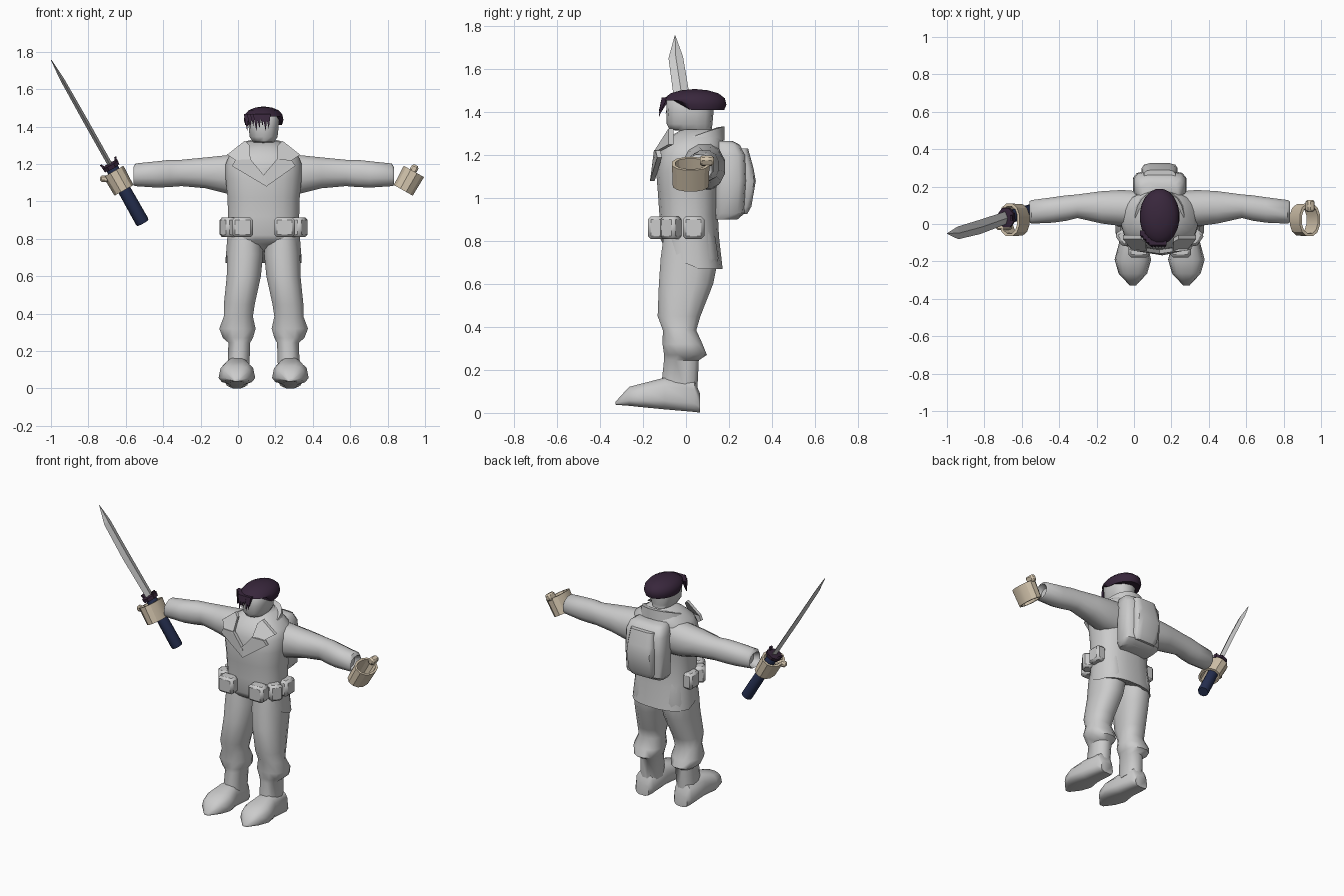
import bpy, bmesh, math
from mathutils import Vector, Matrix

if "Cube" in bpy.data.objects:
    bpy.data.objects.remove(bpy.data.objects["Cube"])

CX = 0.137  # body midline


def material(name, rgb):
    m = bpy.data.materials.new(name)
    m.diffuse_color = (*rgb, 1)
    m.use_nodes = True
    m.node_tree.nodes["Principled BSDF"].inputs["Base Color"].default_value = m.diffuse_color
    return m


GREY = material("grey", (0.6, 0.6, 0.6))
TAN = material("tan", (0.66, 0.56, 0.42))
PURPLE = material("dark purple", (0.04, 0.02, 0.045))
NAVY = material("navy", (0.02, 0.03, 0.085))


def finish(name, bm, mat, angle=50):
    bmesh.ops.recalc_face_normals(bm, faces=bm.faces)
    me = bpy.data.meshes.new(name)
    bm.to_mesh(me)
    bm.free()
    me.materials.append(mat)
    ob = bpy.data.objects.new(name, me)
    bpy.context.collection.objects.link(ob)
    if angle:
        bpy.ops.object.select_all(action='DESELECT')
        ob.select_set(True)
        bpy.context.view_layer.objects.active = ob
        bpy.ops.object.shade_smooth_by_angle(angle=math.radians(angle))
    return ob


def loop(n, e=1.0):
    """Unit superellipse points; smaller e is boxier."""
    out = []
    for i in range(n):
        t = 2 * math.pi * (i + 0.5) / n
        c, s = math.cos(t), math.sin(t)
        out.append((math.copysign(abs(c) ** e, c), math.copysign(abs(s) ** e, s)))
    return out


def loft(name, rings, mat, caps=True, closed=False, angle=50):
    bm = bmesh.new()
    vs = [[bm.verts.new(p) for p in r] for r in rings]
    pairs = list(zip(vs, vs[1:])) + ([(vs[-1], vs[0])] if closed else [])
    n = len(vs[0])
    for a, b in pairs:
        for i in range(n):
            j = (i + 1) % n
            bm.faces.new((a[i], a[j], b[j], b[i]))
    if caps and not closed:
        bm.faces.new(vs[0])
        bm.faces.new(vs[-1])
    return finish(name, bm, mat, angle)


def flat_ring(z, x0, x1, y0, y1, n=12, e=0.8):
    cx, cy, rx, ry = (x0 + x1) / 2, (y0 + y1) / 2, (x1 - x0) / 2, (y1 - y0) / 2
    return [(cx + rx * u, cy + ry * v, z) for u, v in loop(n, e)]


def box(name, center, size, mat, rot=None, bevel=0.0):
    bm = bmesh.new()
    bmesh.ops.create_cube(bm, size=1)
    bmesh.ops.scale(bm, vec=size, verts=bm.verts)
    if bevel:
        bmesh.ops.bevel(bm, geom=bm.edges[:], offset=bevel, segments=1, affect='EDGES')
    m = Matrix.Translation(center) @ (rot.to_4x4() if rot else Matrix())
    bm.transform(m)
    return finish(name, bm, mat, 40)


# Coat: hem rises at the front to show the legs
coat = []
for z, hw, y0, y1 in [(0.67, .205, -.11, .172), (0.82, .195, -.125, .155), (0.92, .192, -.125, .15),
                      (1.02, .195, -.132, .155), (1.12, .205, -.14, .168), (1.20, .205, -.13, .178),
                      (1.25, .185, -.11, .178), (1.29, .125, -.07, .165), (1.32, .085, -.02, .14)]:
    r = flat_ring(z, CX - hw, CX + hw, y0, y1, 20)
    if z < 0.7:
        r = [(x, y, z + max(0, -(y - .03) / .14) * .12) for x, y, z in r]
    coat.append(r)
loft("coat", coat, GREY)

# Collar: a band high at the nape and dipping at the chest
collar = []
for hw, y0, y1, zb, zf in [(.155, -.14, .182, 1.27, 1.13), (.132, -.135, .18, 1.335, 1.17),
                           (.095, -.11, .145, 1.33, 1.15), (.10, -.09, .14, 1.26, 1.10)]:
    r = flat_ring(0, CX - hw, CX + hw, y0, y1, 20, 0.95)
    collar.append([(x, y, zf + (zb - zf) * ((y - y0) / (y1 - y0)) ** 0.55) for x, y, _ in r])
loft("collar", collar, GREY, closed=True)

# Head and neck
head = [flat_ring(z, CX - hw, CX + hw, y0, y1, 14, 0.8) for z, hw, y0, y1 in
        [(1.24, .07, .0, .12), (1.312, .068, -.01, .12), (1.318, .058, -.075, .12),
         (1.345, .076, -.09, .123), (1.40, .082, -.092, .128), (1.46, .085, -.09, .13), (1.485, .06, -.06, .1)]]
loft("head", head, GREY)

# Hair: flattened cap, higher over the forehead
hair = []
for z, s in [(1.41, .93), (1.435, 1), (1.465, .95), (1.488, .75), (1.502, .42), (1.507, .08)]:
    r = flat_ring(z, CX - .107 * s, CX + .107 * s, .04 - .15 * s, .04 + .15 * s, 20, 1)
    lift = max(0, 1.455 - z)
    hair.append([(x, y, z + lift * min(1, max(0, (.02 - y) / .05))) for x, y, z in r])
loft("hair", hair, PURPLE)

# Fringe of pointed locks, swept to one side
for i in range(8):
    x = .045 + i * .0165
    y = -.105 + .05 * max(0, (.09 - x) / .045)
    tip = Vector((x + .004, y - .022, 1.375 + .014 * (i % 3)))
    bm = bmesh.new()
    base = [bm.verts.new((x + dx, y + dy, 1.468)) for dx, dy in
            [(-.014, -.008), (.014, -.008), (.014, .02), (-.014, .02)]]
    t = bm.verts.new(tip)
    for k in range(4):
        bm.faces.new((base[k], base[(k + 1) % 4], t))
    bm.faces.new(base)
    finish("fringe_lock", bm, PURPLE, 0)

# Backpack with an outer pocket
pack = [flat_ring(z, CX - hw, CX + hw, .13, y1, 12, 0.5) for z, hw, y1 in
        [(.90, .115, .24), (.93, .14, .275), (1.08, .145, .285), (1.20, .14, .28), (1.25, .125, .25), (1.265, .10, .22)]]
loft("backpack", pack, GREY, angle=40)
pocket = [flat_ring(z, CX - hw, CX + hw, .2, y1, 12, 0.45) for z, hw, y1 in
          [(.925, .08, .285), (.96, .095, .305), (1.08, .098, .326), (1.14, .095, .315), (1.23, .085, .29)]]
loft("backpack_pocket", pocket, GREY, angle=40)

AXIS = Vector((.49, 0, -.87)).normalized()
for s in (-1, 1):
    # Sleeve
    arm = []
    for d, z0, z1, y0, y1 in [(.08, 1.03, 1.265, .0, .175), (.2, 1.04, 1.25, -.015, .185), (.31, 1.068, 1.238, .0, .178),
                              (.44, 1.08, 1.225, .03, .16), (.5, 1.075, 1.225, .015, .155), (.57, 1.072, 1.217, .005, .145),
                              (.685, 1.08, 1.205, .0, .13), (.697, 1.085, 1.185, .008, .122), (.66, 1.10, 1.17, .025, .105)]:
        arm.append([(CX + s * d, (y0 + y1) / 2 + (y1 - y0) / 2 * u, (z0 + z1) / 2 + (z1 - z0) / 2 * v)
                    for u, v in loop(12, 0.9)])
    loft("sleeve", arm, GREY)

    # Trouser leg with a bloused knee
    leg = [flat_ring(z, CX + s * a, CX + s * b, y0, y1, 12, 0.85) for z, a, b, y0, y1 in
           [(.88, .01, .18, -.10, .13), (.72, .0, .198, -.122, .155), (.6, .012, .2, -.13, .13),
            (.45, .045, .215, -.135, .07), (.385, .055, .215, -.11, .05), (.32, .04, .24, -.112, .08),
            (.27, .055, .22, -.105, .1), (.245, .07, .19, -.105, .062), (.10, .075, .195, -.12, .055)]]
    loft("leg", leg, GREY)

    # Boot
    boot = []
    for y, hw, z0, z1 in [(.066, .05, .0, .09), (.04, .068, .003, .15), (-.1, .075, .015, .165),
                          (-.19, .1, .024, .142), (-.265, .078, .032, .122), (-.328, .018, .038, .052)]:
        boot.append([(CX + s * .143 + hw * u * (1 - .25 * max(0, v)), y, (z0 + z1) / 2 + (z1 - z0) / 2 * v)
                     for u, v in loop(12, 0.6)])
    loft("boot", boot, GREY)

    # Belt pouches
    for d, y, w, t, deg in [(.112, -.138, .11, .08, 0), (.187, -.07, .085, .075, 55), (.2, .035, .1, .07, 90)]:
        box("pouch", (CX + s * d, y, .862), (w, t, .106), GREY, Matrix.Rotation(math.radians(deg * s), 3, 'Z'), .014)

    # Lapels
    upper = [(.075, -.09, 1.30), (.10, -.075, 1.325), (.195, -.075, 1.25), (.15, -.13, 1.22), (.07, -.145, 1.215)]
    lower = [(.07, -.143, 1.225), (.15, -.135, 1.222), (.17, -.128, 1.19), (.015 * s, -.162, 1.08), (-.01, -.155, 1.13)]
    for name, pts in (("upper_lapel", upper), ("lower_lapel", lower)):
        bm = bmesh.new()
        front = [bm.verts.new((CX + s * d, y - .006, z)) for d, y, z in pts]
        back = [bm.verts.new((CX + s * d, y + .016, z)) for d, y, z in pts]
        bm.faces.new(front)
        bm.faces.new(back)
        for k in range(5):
            bm.faces.new((front[k], front[k - 1], back[k - 1], back[k]))
        finish(name, bm, GREY, 30)

    # Curled hand: an open oval tube
    a = Vector((-s * AXIS.x, 0, AXIS.z))
    p = Vector((a.z, 0, -a.x))
    c = Vector((CX + s * .775, .022, 1.11))
    hand = [[c + a * h + p * (rp * u) + Vector((0, ry * v, 0)) for u, v in loop(12, 0.9)]
            for h, rp, ry in [(-.058, .064, .09), (.058, .06, .086), (.058, .046, .07), (-.058, .05, .074)]]
    loft("hand", hand, TAN, closed=True, angle=25)
    rot = Matrix((p, Vector((0, 1, 0)), a)).transposed()

    # Thumb
    if s > 0:
        box("thumb", c - a * .06 + Vector((.0, .075, .012)), (.04, .065, .045), TAN, rot, .01)
    else:
        box("thumb", c + Vector((-.058, -.035, .012)), (.085, .04, .036), TAN, None, .01)

# Sword, built along its own axis
up = Vector((-.315, -.085, .56)).normalized()
wide = (Vector((0, 1, 0)) - up * up.y).normalized()
thin = up.cross(wide)
guard = Vector((-.68, .035, 1.19))


def section(h, w, t, shift=0, n=8):
    return [guard + up * h + wide * (w * u + shift) + thin * (t * v) for u, v in loop(n)]


loft("sword_handle", [section(h, r, r, 0, 10) for h, r in [(-.352, .034), (-.34, .037), (-.02, .034), (.0, .03)]], NAVY)
loft("sword_guard", [section(h, w, t, 0, 8) for h, w, t in [(-.012, .055, .048), (.01, .058, .05), (.014, .03, .026)]],
     PURPLE, angle=30)
for sgn in (-1, 1):  # upturned guard prongs
    loft("guard_prong", [[guard + up * h + thin * (sgn * (.034 + o)) + wide * (.02 * u) + thin * (.008 * v)
                          for u, v in loop(4)] for h, o in [(.0, 0), (.03, .01)]], PURPLE, angle=0)

# Blade: diamond section, tapering to a point
blade = []
for h, w, t, sh in [(.0, .034, .013, .0), (.3, .038, .013, -.012), (.54, .034, .011, -.012), (.655, .002, .002, .0)]:
    blade.append([guard + up * h + wide * (w * u + sh) + thin * (t * v)
                  for u, v in [(1, 0), (.0, 1), (-1, 0), (.0, -1)]])
loft("sword_blade", blade, GREY, angle=0)
